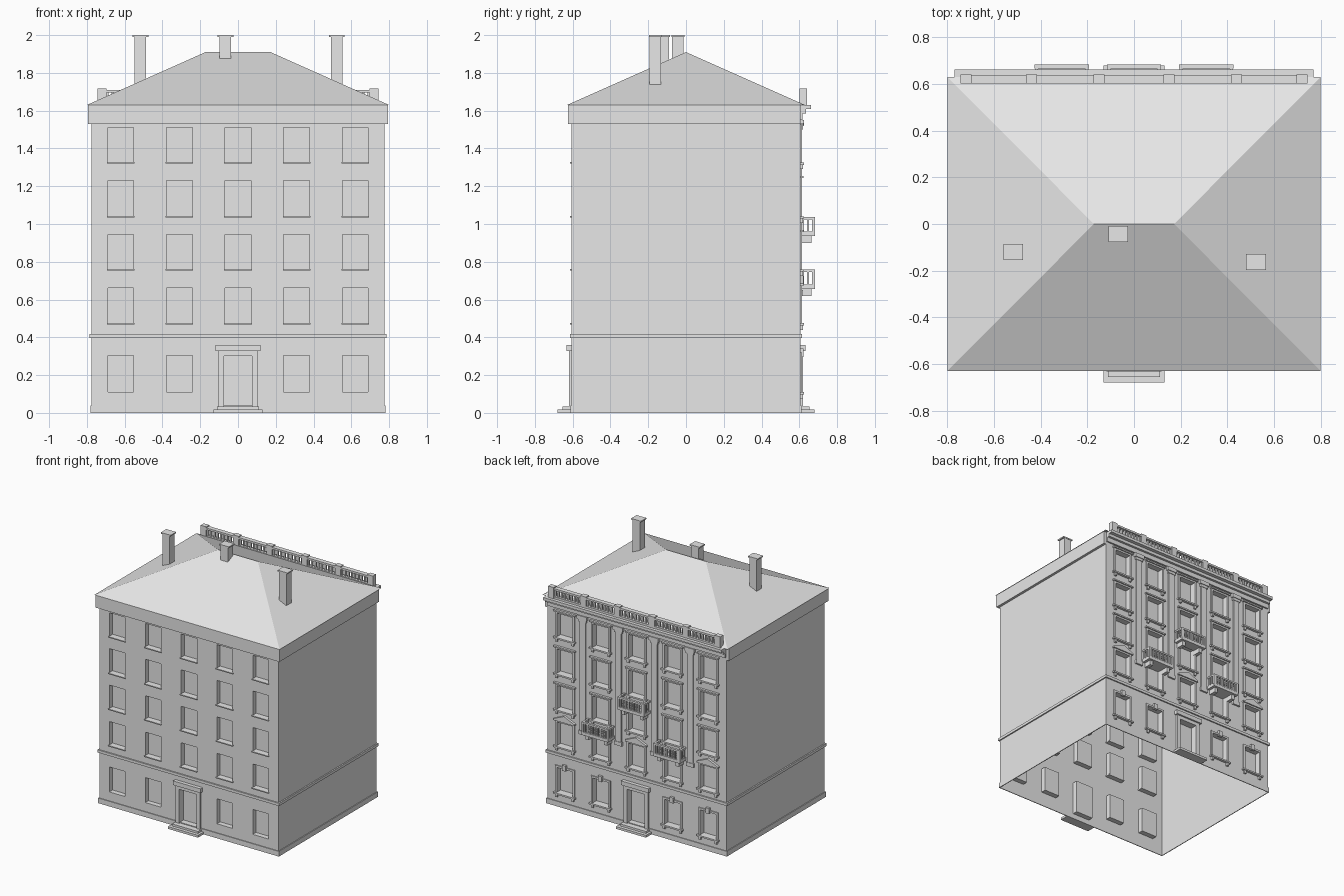
import bpy, bmesh
from mathutils import Matrix, Vector

if "Cube" in bpy.data.objects:
    bpy.data.objects.remove(bpy.data.objects["Cube"])

stone = bpy.data.materials.new("light grey stone")
stone.use_nodes = True
stone.diffuse_color = (0.8, 0.8, 0.8, 1)
stone.node_tree.nodes["Principled BSDF"].inputs["Base Color"].default_value = stone.diffuse_color

HX, HY, EAVE = 0.775, 0.605, 1.63
COLUMNS = (-0.62, -0.31, 0, 0.31, 0.62)
ROWS = ((0.475, 0.66), (0.76, 0.945), (1.04, 1.23), (1.325, 1.51))
GROUND = (0.11, 0.305)
HALF = 0.068
RECESS = 0.04


def finish(name, bm):
    mesh = bpy.data.meshes.new(name)
    bm.to_mesh(mesh)
    bm.free()
    mesh.materials.append(stone)
    obj = bpy.data.objects.new(name, mesh)
    bpy.context.collection.objects.link(obj)
    return obj


def box(bm, x0, x1, y0, y1, z0, z1):
    size = Vector((x1 - x0, y1 - y0, z1 - z0))
    mid = Vector((x0 + x1, y0 + y1, z0 + z1)) / 2
    m = Matrix.Translation(mid) @ Matrix.Diagonal((*size, 1))
    bmesh.ops.create_cube(bm, size=1, matrix=m)


def boxes(name, parts):
    bm = bmesh.new()
    for p in parts:
        box(bm, *p)
    return finish(name, bm)


def back_box(x, half, out, z0, z1, start=0):
    """Box standing out from the back wall."""
    return (x - half, x + half, HY + start - 0.003, HY + out, z0, z1)


def band(name, out, z0, z1):
    """Trim running round all four walls."""
    x, y = HX + out, HY + out
    boxes(name, [(-x, x, -y, -HY, z0, z1), (-x, x, HY, y, z0, z1),
                 (-x, -HX, -HY, HY, z0, z1), (HX, x, -HY, HY, z0, z1)])


def wall(name, openings, turn=False):
    """Facade facing -y with recessed openings, optionally turned to +y."""
    bm = bmesh.new()

    def quad(*pts):
        bm.faces.new([bm.verts.new(p) for p in pts])

    xs = sorted({-HX, HX, *(o[0] for o in openings), *(o[1] for o in openings)})
    zs = sorted({0, EAVE, *(o[2] for o in openings), *(o[3] for o in openings)})
    for a, b in zip(xs, xs[1:]):
        for c, d in zip(zs, zs[1:]):
            u, v = (a + b) / 2, (c + d) / 2
            if not any(o[0] < u < o[1] and o[2] < v < o[3] for o in openings):
                quad((a, -HY, c), (b, -HY, c), (b, -HY, d), (a, -HY, d))
    f, r = -HY, -HY + RECESS
    for a, b, c, d in openings:
        quad((a, r, c), (b, r, c), (b, r, d), (a, r, d))
        loop = [(a, c), (b, c), (b, d), (a, d)]
        for (p, q), (s, t) in zip(loop, loop[1:] + loop[:1]):
            quad((p, f, q), (s, f, t), (s, r, t), (p, r, q))
    bmesh.ops.remove_doubles(bm, verts=bm.verts, dist=0.0001)
    if turn:
        bmesh.ops.rotate(bm, verts=bm.verts, matrix=Matrix.Rotation(3.14159265, 3, "Z"))
    return finish(name, bm)


# Walls
windows = [(x - HALF, x + HALF, *r) for r in ROWS for x in COLUMNS]
windows += [(x - HALF, x + HALF, *GROUND) for x in COLUMNS if x]
door = (-0.075, 0.075, 0.04, 0.3)
wall("front_wall", windows + [door])
wall("back_wall", windows + [door], True)
for name, s in (("left_wall", 1), ("right_wall", -1)):
    bm = bmesh.new()
    corners = [(s * HX, -s * HY, 0), (s * HX, s * HY, 0), (s * HX, s * HY, EAVE), (s * HX, -s * HY, EAVE)]
    bm.faces.new([bm.verts.new(c) for c in corners])
    finish(name, bm)

# Plinth, string course and cornice
band("plinth", 0.006, 0, 0.04)
band("string_course", 0.01, 0.397, 0.418)
X = HX + 0.02
boxes("cornice", [(-X, X, -HY - 0.02, -HY, 1.53, EAVE),
                  (-X, -HX, -HY, HY, 1.53, EAVE), (HX, X, -HY, HY, 1.53, EAVE)])
boxes("back_cornice", [back_box(0, 0.77, 0.012, 1.55, 1.585), back_box(0, 0.77, 0.03, 1.585, 1.608),
                       back_box(0, 0.77, 0.058, 1.608, EAVE)])

# Hipped roof
bm = bmesh.new()
a, b, c, d = [bm.verts.new((x, y, EAVE)) for x, y in ((-0.8, -0.63), (0.8, -0.63), (0.8, 0.63), (-0.8, 0.63))]
l, r = [bm.verts.new((x, 0, 1.91)) for x in (-0.172, 0.172)]
for f in ((a, b, r, l), (c, d, l, r), (b, c, r), (d, a, l)):
    bm.faces.new(f)
finish("roof", bm)

# Chimneys with thin caps
for name, x, y, base in (("right_chimney", -0.517, -0.12, 1.72), ("middle_chimney", -0.067, -0.043, 1.86),
                         ("left_chimney", 0.523, -0.163, 1.72)):
    h = 0.031
    boxes(name, [(x - h, x + h, y - h, y + h, base, 1.993),
                 (x - 0.042, x + 0.042, y - 0.034, y + 0.034, 1.99, 2)])

# Front sills
boxes("front_sills", [(x - 0.073, x + 0.073, -HY - 0.01, -HY + RECESS, z - 0.006, z + 0.002)
                      for z, _ in ROWS for x in COLUMNS])

# Door surrounds and steps on both sides
for side, s in (("front", -1), ("back", 1)):
    parts = []
    for x0, x1, out, z0, z1 in ((-0.105, -0.075, 0.015, 0.03, 0.33), (0.075, 0.105, 0.015, 0.03, 0.33),
                                (-0.105, 0.105, 0.015, 0.3, 0.33), (-0.118, 0.118, 0.028, 0.327, 0.36),
                                (-0.13, 0.13, 0.075, 0, 0.018), (-0.112, 0.112, 0.05, 0.018, 0.034)):
        y0, y1 = sorted((s * HY, s * (HY + out)))
        parts.append((x0, x1, y0, y1, z0, z1))
    boxes(side + "_door_surround", parts)

# Back window frames, sills, brackets and hoods
frames, sills, hoods = [], [], []
balconies = ((-0.31, 0.665), (0.31, 0.665), (0, 0.945))
for x0, x1, z0, z1 in windows:
    x, ground = (x0 + x1) / 2, z0 == GROUND[0]
    e = HALF + 0.008
    frames += [back_box(x - e, 0.008, 0.008, z0, z1), back_box(x + e, 0.008, 0.008, z0, z1),
               back_box(x, e + 0.008, 0.008, z1, z1 + 0.015)]
    sills.append(back_box(x, 0.094, 0.02, z0 - 0.012, z0))
    sills += [back_box(x + k, 0.009, 0.014, z0 - 0.035, z0 - 0.012) for k in (-0.07, 0.07)]
    if ground:
        hoods.append(back_box(x, 0.016, 0.018, z1 - 0.008, z1 + 0.035))
    else:
        hoods.append(back_box(x, 0.092, 0.018, z1 + 0.013, z1 + 0.024))
boxes("back_window_frames", frames)
boxes("back_sills", sills)
boxes("back_hoods", hoods)

# Small pediments above the lowest upper row
bm = bmesh.new()
z = ROWS[0][1] + 0.024
for x in (-0.62, 0, 0.62):
    tri = [(x - 0.092, z), (x + 0.092, z), (x, z + 0.04)]
    n = [bm.verts.new((p, HY, q)) for p, q in tri]
    o = [bm.verts.new((p, HY + 0.018, q)) for p, q in tri]
    bm.faces.new(o[::-1])
    for i in range(3):
        j = (i + 1) % 3
        bm.faces.new((n[i], o[i], o[j], n[j]))
bmesh.ops.recalc_face_normals(bm, faces=bm.faces)
finish("back_pediments", bm)

# Pilasters with capitals
parts = []
for x in (-0.465, -0.155, 0.155, 0.465):
    parts += [back_box(x, 0.025, 0.01, 0.62, 1.51), back_box(x, 0.034, 0.014, 1.5, 1.52),
              back_box(x, 0.042, 0.02, 1.52, 1.55), back_box(x, 0.032, 0.014, 0.62, 0.65)]
boxes("pilasters", parts)

# Balconies
parts = []
for x, z in balconies:
    parts += [back_box(x, 0.115, 0.078, z - 0.008, z + 0.016)]
    parts += [back_box(x + k, 0.014, 0.06, z - 0.045, z - 0.006) for k in (-0.08, 0.08)]
    parts += [back_box(x, 0.115, 0.078, z + 0.08, z + 0.093, 0.063)]
    for k in (-1, 1):
        e = x + k * 0.108
        parts += [back_box(e, 0.007, 0.078, z + 0.08, z + 0.093)]
        parts += [back_box(e, 0.008, 0.078, z + 0.01, z + 0.09, 0.065)]
        parts += [back_box(e, 0.004, y + 0.008, z + 0.01, z + 0.085, y) for y in (0.012, 0.038)]
    parts += [back_box(x - 0.09 + i * 0.0225, 0.005, 0.075, z + 0.01, z + 0.085, 0.067) for i in range(9)]
boxes("balconies", parts)

# Roof balustrade
posts = (-0.72, -0.44, -0.15, 0.15, 0.44, 0.72)
parts = [back_box(0, 0.74, 0.033, 1.63, 1.646), back_box(0, 0.74, 0.033, 1.695, 1.71)]
for x in posts:
    parts.append(back_box(x, 0.024, 0.035, 1.63, 1.718))
for a, b in zip(posts, posts[1:]):
    parts += [back_box(a + (b - a) * i / 10, 0.006, 0.022, 1.64, 1.7, 0.011) for i in range(1, 10)]
boxes("roof_balustrade", parts)
